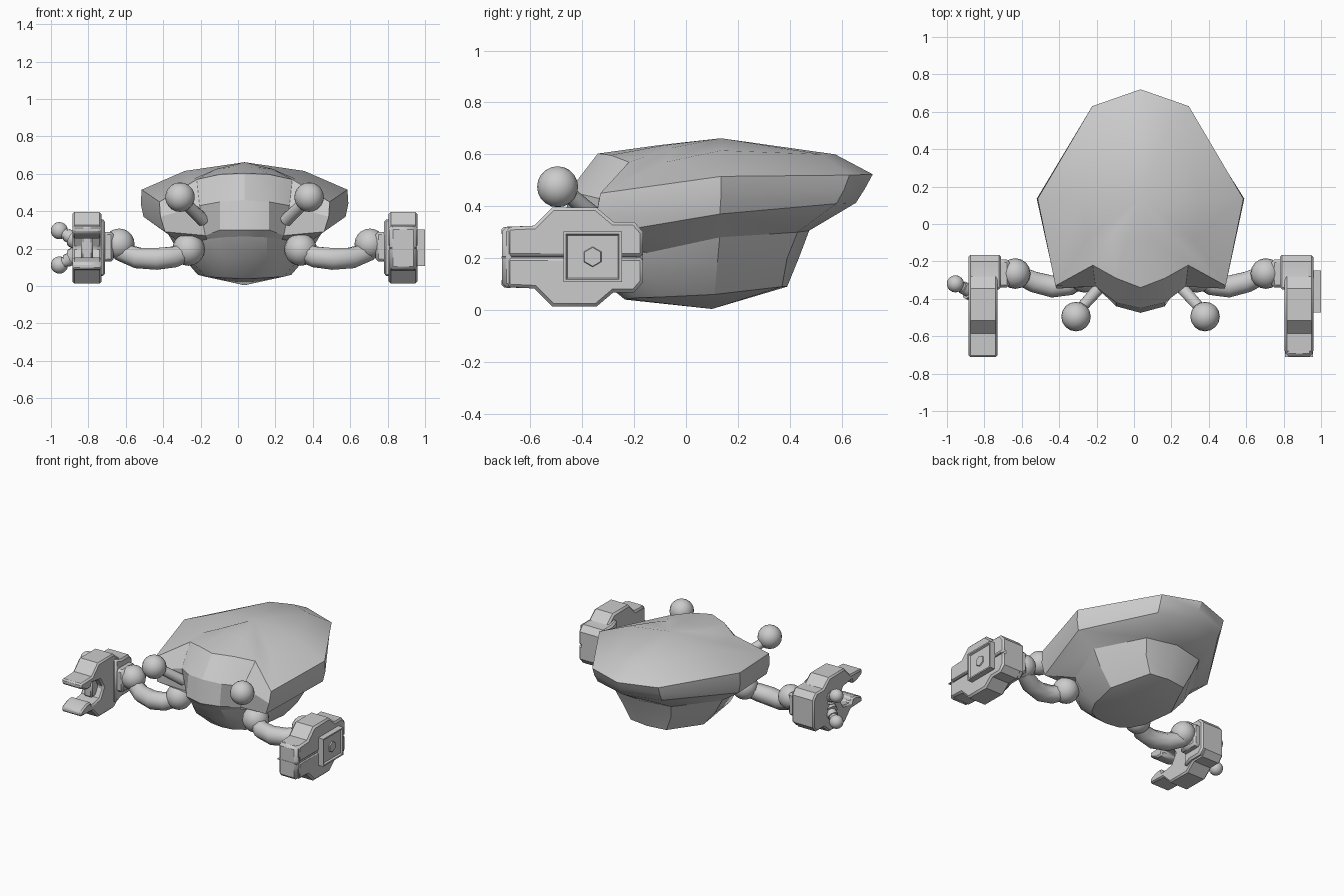
import bpy, bmesh, math
from mathutils import Vector

if "Cube" in bpy.data.objects:
    bpy.data.objects.remove(bpy.data.objects["Cube"])

CX = 0.035  # body centre line
grey = bpy.data.materials.new("grey")
grey.diffuse_color = (0.6, 0.6, 0.6, 1)
grey.use_nodes = True
grey.node_tree.nodes["Principled BSDF"].inputs["Base Color"].default_value = grey.diffuse_color


def finish(name, bm, angle=30, bevel=0):
    bmesh.ops.recalc_face_normals(bm, faces=bm.faces)
    me = bpy.data.meshes.new(name)
    bm.to_mesh(me)
    bm.free()
    ob = bpy.data.objects.new(name, me)
    bpy.context.collection.objects.link(ob)
    ob.location.x = CX
    me.materials.append(grey)
    if bevel:
        mod = ob.modifiers.new("chamfer", 'BEVEL')
        mod.width, mod.segments, mod.limit_method = bevel, 1, 'ANGLE'
        mod.angle_limit = math.radians(60)
    bpy.ops.object.select_all(action='DESELECT')
    ob.select_set(True)
    bpy.context.view_layer.objects.active = ob
    bpy.ops.object.shade_smooth_by_angle(angle=math.radians(angle))
    return ob


def loft(name, rings, start, end, angle=30):
    """Half rings run from front centre to back centre and are mirrored in x."""
    bm = bmesh.new()
    loops = []
    for r in rings:
        full = r + [(-x, y, z) for x, y, z in reversed(r[1:-1])]
        loops.append([bm.verts.new(p) for p in full])
    n = len(loops[0])
    for a, b in zip(loops, loops[1:]):
        for i in range(n):
            j = (i + 1) % n
            bm.faces.new((a[i], a[j], b[j], b[i]))
    for tip, loop in ((start, loops[0]), (end, loops[-1])):
        v = bm.verts.new(tip)
        for i in range(n):
            bm.faces.new((loop[i], loop[(i + 1) % n], v))
    return finish(name, bm, angle)


def ball(name, c, r):
    bm = bmesh.new()
    bmesh.ops.create_uvsphere(bm, u_segments=16, v_segments=10, radius=r)
    bmesh.ops.translate(bm, verts=bm.verts, vec=c)
    return finish(name, bm, 40)


def tube(name, path, radii, sides=8):
    """Round section swept along a path of points."""
    bm = bmesh.new()
    pts = [Vector(p) for p in path]
    loops = []
    for i, p in enumerate(pts):
        d = (pts[min(i + 1, len(pts) - 1)] - pts[max(i - 1, 0)]).normalized()
        u = d.cross(Vector((0, 0, 1))).normalized()
        w = u.cross(d)
        loops.append([bm.verts.new(p + radii[i] * (u * math.cos(t) + w * math.sin(t)))
                      for t in (2 * math.pi * (k + .5) / sides for k in range(sides))])
    for a, b in zip(loops, loops[1:]):
        for k in range(sides):
            j = (k + 1) % sides
            bm.faces.new((a[k], a[j], b[j], b[k]))
    bm.faces.new(loops[0])
    bm.faces.new(loops[-1])
    return finish(name, bm, 46)


def slab(name, profile, x0, x1, bevel=0):
    """Side (y, z) profile extruded from x0 to x1."""
    bm = bmesh.new()
    f = bm.faces.new([bm.verts.new((x0, y, z)) for y, z in profile])
    g = bmesh.ops.extrude_face_region(bm, geom=[f])
    bmesh.ops.translate(bm, vec=(x1 - x0, 0, 0),
                        verts=[v for v in g['geom'] if isinstance(v, bmesh.types.BMVert)])
    return finish(name, bm, 25, bevel)


def rect(y0, y1, z0, z1):
    return [(y0, z0), (y1, z0), (y1, z1), (y0, z1)]


# Shell and snout: dome, top rim, mid band, lower rim, then tucked underside
dome = [(0, -.10, .636), (.07, -.09, .634), (.15, -.05, .626), (.28, -.08, .57),
        (.32, .135, .615), (.15, .52, .60), (0, .575, .60)]
rim_top = [(0, -.34, .603), (.13, -.29, .597), (.255, -.22, .57), (.455, -.33, .45),
           (.55, .135, .515), (.258, .63, .52), (0, .72, .523)]
rim_mid = [(0, -.45, .46), (.13, -.42, .45), (.24, -.335, .43), (.45, -.345, .37),
           (.555, .135, .44), (.257, .61, .465), (0, .69, .468)]
rim_low = [(0, -.475, .30), (.13, -.44, .30), (.21, -.32, .27), (.425, -.345, .29),
           (.54, .13, .37), (.25, .58, .41), (0, .655, .413)]
hull_rim = [(0, -.44, .265), (.12, -.41, .26), (.2, -.31, .25), (.33, -.15, .22),
            (.41, .13, .28), (.22, .43, .30), (0, .475, .306)]
hull_mid = [(0, -.37, .15), (.12, -.345, .15), (.2, -.27, .15), (.28, -.14, .13),
            (.345, .12, .17), (.19, .39, .20), (0, .435, .20)]
hull_low = [(0, -.235, .04), (.09, -.225, .042), (.16, -.19, .047), (.21, -.10, .05),
            (.25, .11, .06), (.14, .37, .09), (0, .39, .09)]
loft("shell", [dome, rim_top, rim_mid, rim_low, hull_rim], (0, .135, .662), (0, .1, .27))
loft("hull", [hull_rim, hull_mid, hull_low], (0, .1, .28), (0, .10, .004))

# Eyes and arms on both sides
for s, side in ((-1, "left"), (1, "right")):
    ball(side + "_eye", (s * .345, -.495, .475), .079)
    tube(side + "_eye_stalk", [(s * .22, -.34, .35), (s * .345, -.48, .47)], [.035, .03])
    ball(side + "_shoulder", (s * .30, -.28, .195), .087)
    tube(side + "_arm", [(s * .30, -.28, .185), (s * .38, -.325, .155), (s * .47, -.335, .145),
                         (s * .57, -.31, .15), (s * .67, -.265, .185)],
         [.05, .06, .063, .06, .05])
    ball(side + "_elbow", (s * .67, -.265, .225), .082)
    # Wrist plate and claw base
    slab(side + "_wrist", rect(-.34, -.19, .13, .29), s * .70, s * .78, .015)
    base = [(-.35, .05), (-.29, .075), (-.20, .075), (-.165, .11),
            (-.165, .30), (-.20, .34), (-.29, .34), (-.35, .36)]
    slab(side + "_claw_base", base, s * .745, s * .91, .012)

# Right claw: closed jaws that meet at a middle seam
upper = [(-.69, .205), (-.69, .32), (-.585, .325), (-.515, .395), (-.345, .395),
         (-.28, .34), (-.20, .34), (-.165, .30), (-.165, .205)]
lower = [(y, .408 - z) for y, z in upper]
for label, prof in (("upper", upper), ("lower", lower)):
    slab("right_%s_jaw" % label, prof, .77, .925, .012)
z_mid = .204
tip = slab("right_claw_tip", rect(-.71, -.66, .085, .32), .775, .92, .018)
slab("right_claw_seam", rect(-.712, -.19, z_mid - .003, z_mid + .003), .772, .923)

# Square panel with a sunken window and a plain round hub
bm = bmesh.new()
bmesh.ops.create_cube(bm, size=1)
for v in bm.verts:
    v.co = (.942 + v.co.x * .045, -.36 + v.co.y * .225, .205 + v.co.z * .195)
bm.normal_update()
front = [f for f in bm.faces if f.normal.x > .9]
bmesh.ops.inset_region(bm, faces=front, thickness=.014)
bmesh.ops.inset_region(bm, faces=front, thickness=.008, depth=-.012)
finish("right_panel", bm, 20)
tube("right_panel_hub", [(.95, -.36, .205), (.96, -.36, .205)], [.04, .036], 6)

# Left claw: open jaws with a stepped mouth
half = [(-.46, z_mid), (-.50, .27), (-.59, .285), (-.60, .255), (-.645, .255), (-.712, .285),
        (-.712, .32), (-.585, .325), (-.515, .395), (-.345, .395), (-.28, .34),
        (-.20, .34), (-.165, .30)]
mouth = half + [(y, 2 * z_mid - z) for y, z in reversed(half[1:])]
slab("left_jaws", mouth, -.92, -.765, .01)
slab("left_mouth_block", rect(-.53, -.44, .14, .27), -.875, -.81, .01)

# Twin nozzles on the outside of the left claw
for s, label in ((1, "upper"), (-1, "lower")):
    a = Vector((-.89, -.37, z_mid + s * .035))
    b = Vector((-.99, -.32, z_mid + s * .092))
    stops = [0, .3, .32, .6, .62, 1]
    tube("left_nozzle_" + label, [a.lerp(b, t) for t in stops],
         [.05, .05, .036, .036, .03, .03], 10)
    ball("left_nozzle_ball_" + label, b, .046)
